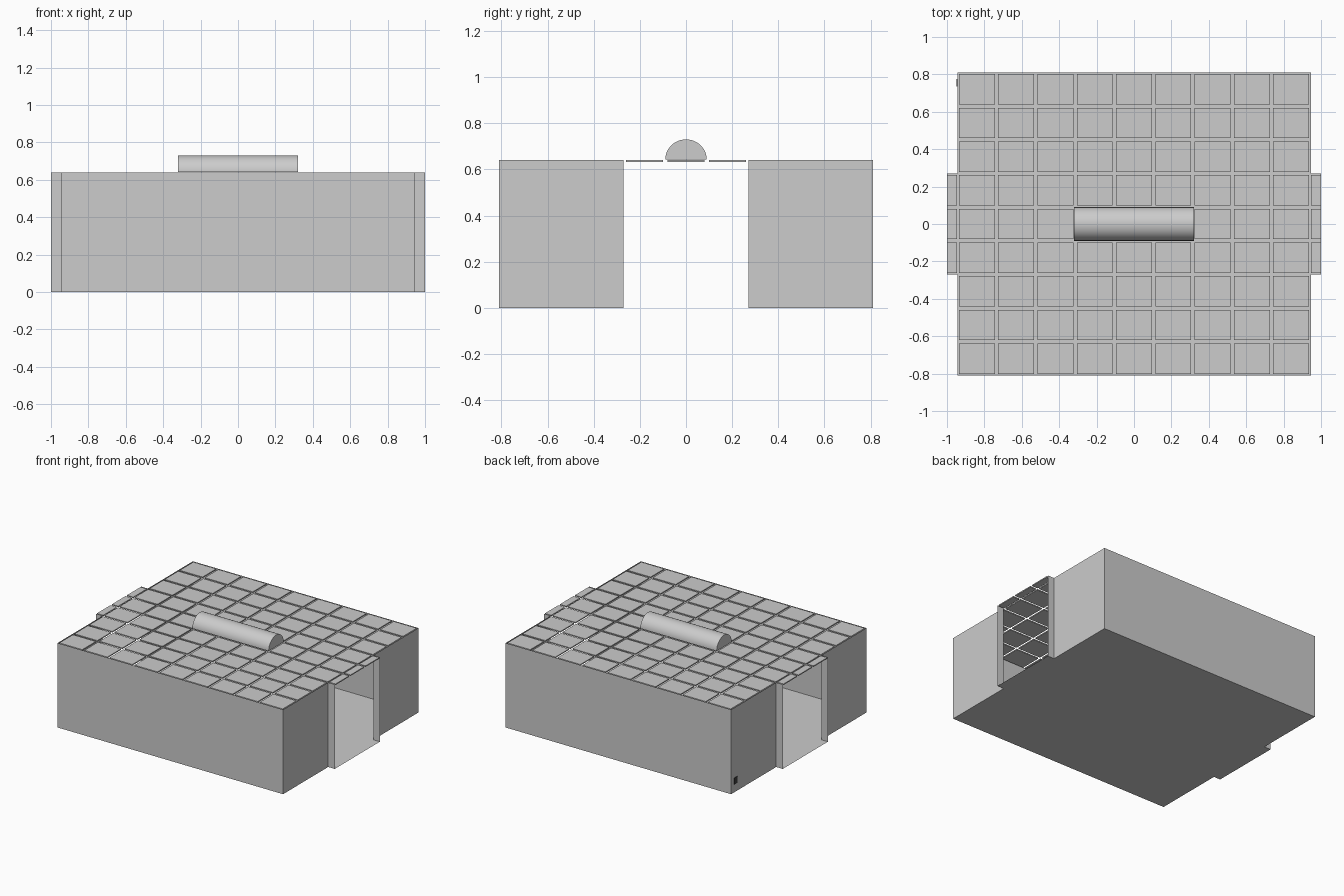
import bpy, bmesh, math

if "Cube" in bpy.data.objects:
    bpy.data.objects.remove(bpy.data.objects["Cube"])

W, D, H = 0.945, 0.81, 0.64      # room half width, half depth, height
DOOR, REACH = 0.27, 1.0          # doorway half width, outer end of the door frames


def material(name, value):
    m = bpy.data.materials.new(name)
    m.diffuse_color = (value, value, value, 1)
    m.use_nodes = True
    m.node_tree.nodes["Principled BSDF"].inputs["Base Color"].default_value = m.diffuse_color
    return m


GREY = material("light grey", 0.604)
DARK = material("dark grey", 0.05)


def make(name, bm, mat):
    me = bpy.data.meshes.new(name)
    bm.to_mesh(me)
    bm.free()
    me.materials.append(mat)
    ob = bpy.data.objects.new(name, me)
    bpy.context.collection.objects.link(ob)
    return ob


def add_box(bm, x0, x1, y0, y1, z0, z1):
    vs = bmesh.ops.create_cube(bm, size=1)["verts"]
    for v in vs:
        v.co = (x1 if v.co.x > 0 else x0,
                y1 if v.co.y > 0 else y0,
                z1 if v.co.z > 0 else z0)


# Room shell: floor and thin walls, open at both doorways
half = [(W, -D), (W, -DOOR), (REACH, -DOOR), (REACH, DOOR), (W, DOOR), (W, D)]
outline = half + [(-x, -y) for x, y in half]
bm = bmesh.new()
low = [bm.verts.new((x, y, 0)) for x, y in outline]
top = [bm.verts.new((x, y, H)) for x, y in outline]
bm.faces.new(low[::-1])
for i in range(len(outline)):
    j = (i + 1) % len(outline)
    if abs(outline[i][0]) == REACH and outline[i][0] == outline[j][0]:
        continue
    bm.faces.new((low[i], low[j], top[j], top[i]))
make("room_shell", bm, GREY)

# Roof: 9 x 9 separate panels with open gaps, plus strips over the doorways
bm = bmesh.new()
for r in range(-4, 5):
    y = r * 0.18
    for c in range(-4, 5):
        x = c * 0.21
        add_box(bm, x - 0.096, x + 0.096, y - 0.081, y + 0.081, H - 0.008, H)
    if abs(r) <= 1:
        for x0, x1 in ((-REACH, -0.947), (0.947, REACH)):
            add_box(bm, x0, x1, y - 0.081, y + 0.081, H - 0.008, H)
make("roof_panels", bm, GREY)

# Half-round skylight on the roof
bm = bmesh.new()
n = 24
arc = [(0.09 * math.cos(math.pi * k / n), H + 0.002 + 0.088 * math.sin(math.pi * k / n))
       for k in range(n + 1)]
end = bm.faces.new([bm.verts.new((-0.32, y, z)) for y, z in arc])
ext = bmesh.ops.extrude_face_region(bm, geom=[end], use_keep_orig=True)["geom"]
for v in ext:
    if isinstance(v, bmesh.types.BMVert):
        v.co.x = 0.32
bmesh.ops.recalc_face_normals(bm, faces=bm.faces)
skylight = make("roof_half_cylinder", bm, GREY)
bpy.context.view_layer.objects.active = skylight
skylight.select_set(True)
bpy.ops.object.shade_smooth_by_angle(angle=math.radians(30))

# Small plain plate low on the left wall near the back corner
bm = bmesh.new()
add_box(bm, -W - 0.003, -W, 0.735, 0.775, 0.06, 0.11)
make("wall_plate", bm, DARK)
